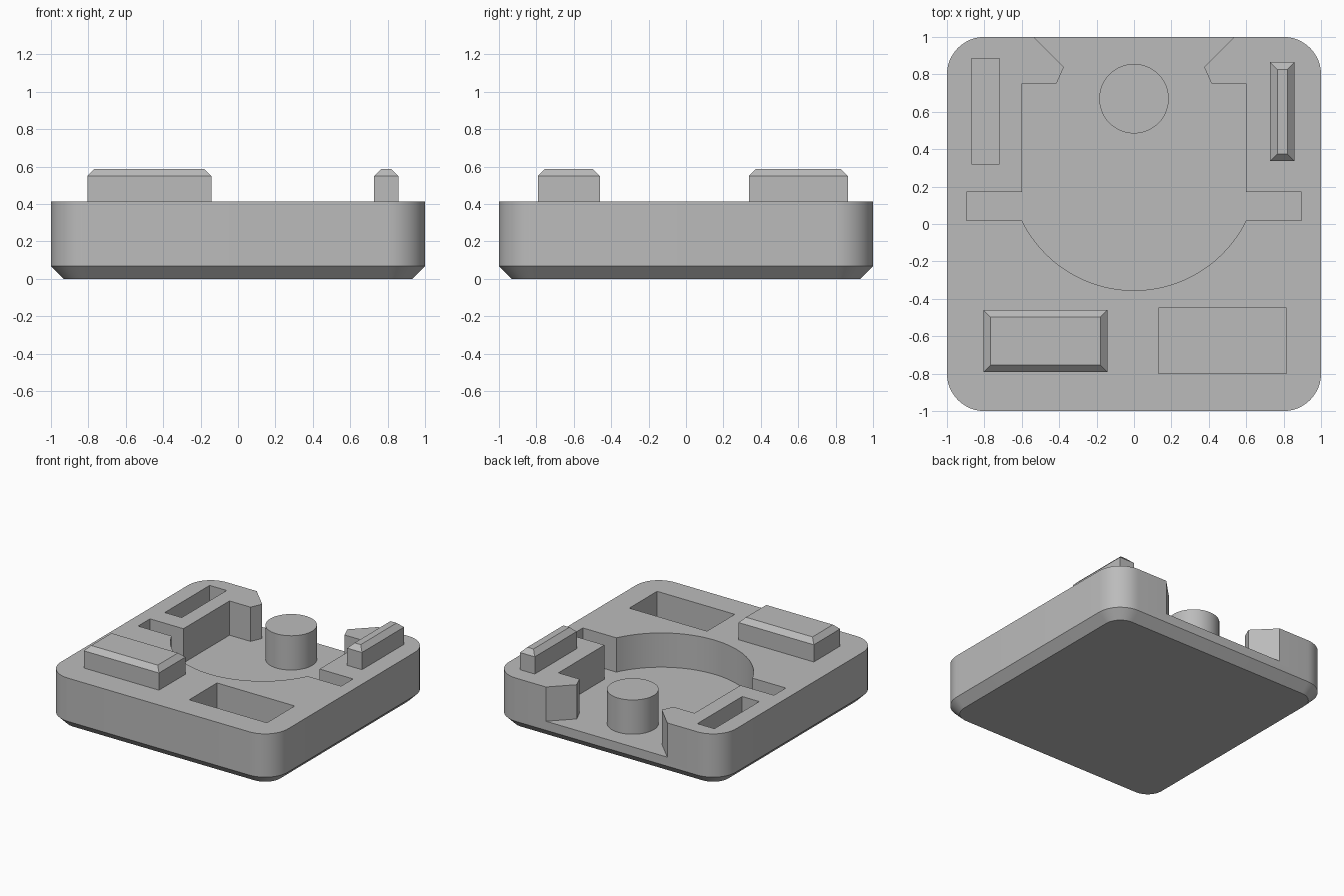
import bpy
import bmesh
import math

if "Cube" in bpy.data.objects:
    bpy.data.objects.remove(bpy.data.objects["Cube"])

TOP = 0.413      # upper face of the block
FLOOR = 0.14     # floor of the large pocket
CHAMFER = 0.068

grey = bpy.data.materials.new("plain grey")
grey.diffuse_color = (0.5, 0.5, 0.5, 1)
grey.use_nodes = True
grey.node_tree.nodes["Principled BSDF"].inputs["Base Color"].default_value = grey.diffuse_color


def loft(name, rings):
    """Closed solid from equal-length rings, each given as (points, z)."""
    bm = bmesh.new()
    loops = [[bm.verts.new((x, y, z)) for x, y in pts] for pts, z in rings]
    n = len(loops[0])
    bm.faces.new(loops[0][::-1])
    bm.faces.new(loops[-1])
    for a, b in zip(loops, loops[1:]):
        for i in range(n):
            j = (i + 1) % n
            bm.faces.new((a[i], a[j], b[j], b[i]))
    bmesh.ops.recalc_face_normals(bm, faces=bm.faces)
    mesh = bpy.data.meshes.new(name)
    bm.to_mesh(mesh)
    bm.free()
    mesh.materials.append(grey)
    obj = bpy.data.objects.new(name, mesh)
    bpy.context.collection.objects.link(obj)
    return obj


def arc(cx, cy, r, start, end, steps):
    return [(cx + r * math.cos(math.radians(start + (end - start) * i / steps)),
             cy + r * math.sin(math.radians(start + (end - start) * i / steps)))
            for i in range(steps + 1)]


def rounded_square(half, r):
    c = half - r
    corners = [(c, c), (-c, c), (-c, -c), (c, -c)]
    return [p for k, (x, y) in enumerate(corners)
            for p in arc(x, y, r, 90 * k, 90 * k + 90, 12)]


def rect(x0, x1, y0, y1, inset=0):
    return [(x0 + inset, y0 + inset), (x1 - inset, y0 + inset),
            (x1 - inset, y1 - inset), (x0 + inset, y1 - inset)]


def activate(obj):
    bpy.ops.object.select_all(action='DESELECT')
    obj.select_set(True)
    bpy.context.view_layer.objects.active = obj


def smooth(obj):
    activate(obj)
    bpy.ops.object.shade_smooth_by_angle(angle=math.radians(30))


# Block with rounded corners and a chamfered underside
block = loft("block", [
    (rounded_square(1 - CHAMFER, 0.2 - CHAMFER), 0),
    (rounded_square(1, 0.2), CHAMFER),
    (rounded_square(1, 0.2), TOP)])

# Pocket outline: snap lips at the open back, side notches, round front
right = [(0.6, 0.02), (0.895, 0.02), (0.895, 0.17), (0.6, 0.17),
         (0.6, 0.75), (0.415, 0.75), (0.375, 0.84), (0.635, 1.1)]
left = [(-x, y) for x, y in reversed(right)]
radius = 0.6675
centre_y = 0.3125
a = math.degrees(math.atan2(0.02 - centre_y, 0.6))
front = arc(0, centre_y, radius, -180 - a, a, 48)[1:-1]

# Large pocket and the two mating recesses
cutters = [
    loft("pocket_cutter", [(right + left + front, FLOOR), (right + left + front, 0.7)]),
    loft("front_recess_cutter", [(rect(0.13, 0.815, -0.8, -0.45), z) for z in (0.21, 0.7)]),
    loft("side_recess_cutter", [(rect(-0.87, -0.72, 0.32, 0.885), z) for z in (0.21, 0.7)])]
for cutter in cutters:
    cutter.hide_render = True
    activate(block)
    cut = block.modifiers.new("cut", 'BOOLEAN')
    cut.operation = 'DIFFERENCE'
    cut.solver = 'EXACT'
    cut.object = cutter
    bpy.ops.object.modifier_apply(modifier=cut.name)
    bpy.data.objects.remove(cutter)
smooth(block)

# Round post standing in the pocket
circle = arc(0, 0.67, 0.186, 0, 360, 48)[:-1]
smooth(loft("post", [(circle, FLOOR), (circle, TOP)]))

# Raised keys with chamfered tops
for name, box in (("front_key", (-0.805, -0.142, -0.792, -0.46)),
                  ("side_key", (0.728, 0.858, 0.336, 0.865))):
    loft(name, [(rect(*box), TOP), (rect(*box), 0.55), (rect(*box, 0.038), 0.588)])
